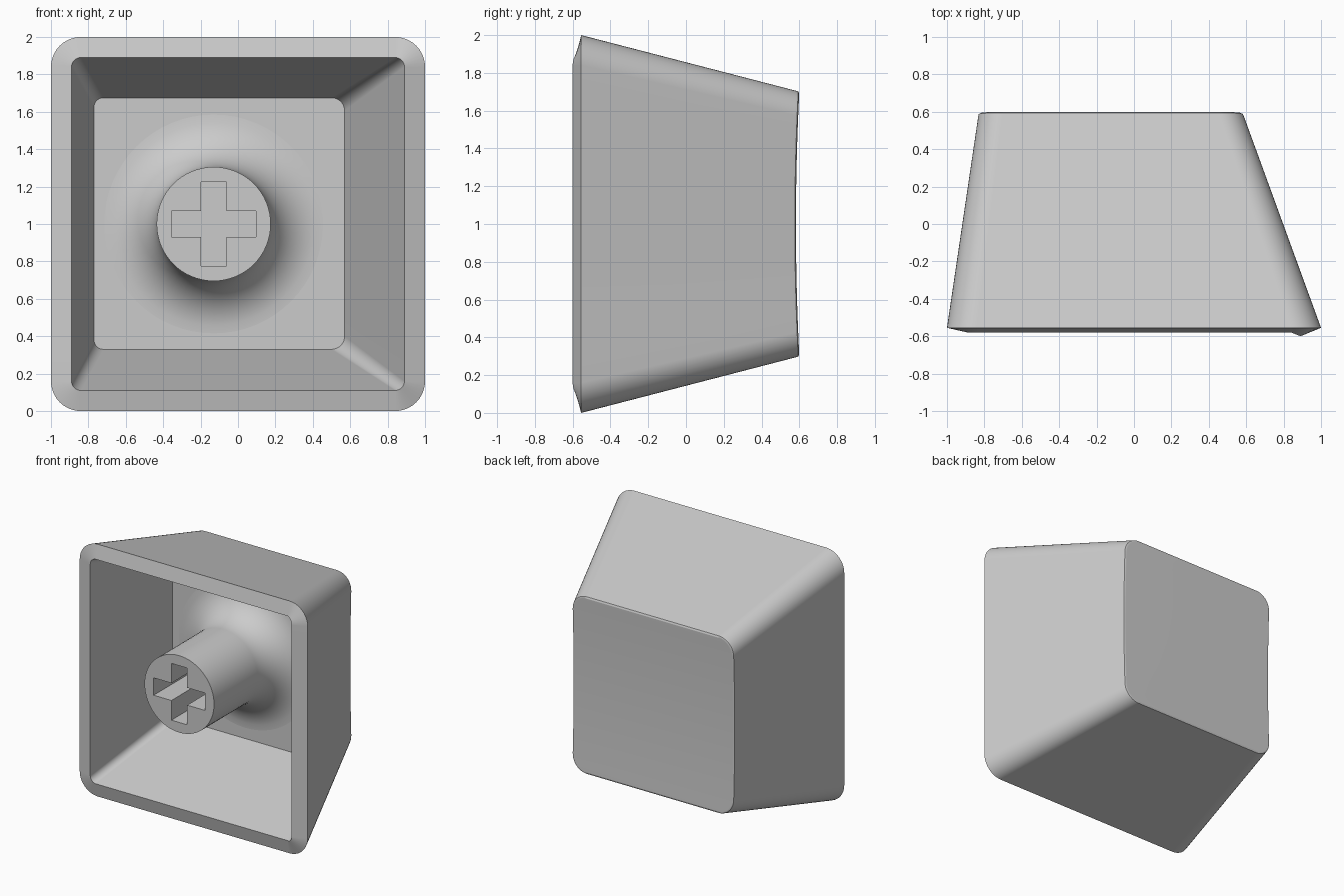
import bpy, bmesh
from math import sin, cos, pi

if "Cube" in bpy.data.objects:
    bpy.data.objects.remove(bpy.data.objects["Cube"], do_unlink=True)

CORNER, SIDE = 10, 12   # steps per rounded corner and per upright side

plastic = bpy.data.materials.new("grey plastic")
plastic.use_nodes = True
GREY = (0.6, 0.6, 0.6, 1)
plastic.diffuse_color = GREY
plastic.node_tree.nodes["Principled BSDF"].inputs["Base Color"].default_value = GREY


def finish(bm, name):
    """Turn a bmesh into a smooth object with crisp edges."""
    bmesh.ops.recalc_face_normals(bm, faces=bm.faces)
    mesh = bpy.data.meshes.new(name)
    bm.to_mesh(mesh)
    bm.free()
    mesh.materials.append(plastic)
    obj = bpy.data.objects.new(name, mesh)
    bpy.context.collection.objects.link(obj)
    bpy.ops.object.select_all(action='DESELECT')
    obj.select_set(True)
    bpy.context.view_layer.objects.active = obj
    bpy.ops.object.shade_smooth_by_angle(angle=pi / 6)
    weighted = obj.modifiers.new("weighted normals", 'WEIGHTED_NORMAL')
    weighted.keep_sharp = True
    return obj


def rounded_ring(bm, x0, x1, z0, z1, r_left, r_right, depth):
    """Rounded rectangle, right half bottom to top, then left half top to bottom."""
    def half(edge, out, r):
        pts = []
        for i in range(CORNER + 1):
            a = pi / 2 * i / CORNER
            pts.append((edge - out * r * (1 - sin(a)), z0 + r * (1 - cos(a))))
        for i in range(1, SIDE):
            pts.append((edge, z0 + r + (z1 - z0 - 2 * r) * i / SIDE))
        return pts + [(x, z0 + z1 - z) for x, z in pts[CORNER::-1]]
    pts = half(x1, 1, r_right) + half(x0, -1, r_left)[::-1]
    return [bm.verts.new((x, depth(x, z), z)) for x, z in pts]


def bridge(bm, a, b):
    for i in range(len(a)):
        j = (i + 1) % len(a)
        bm.faces.new((a[i], a[j], b[j], b[i]))


def dish(edge):
    """Shallow cylindrical scoop across the back face."""
    return lambda x, z: edge - 0.018 * max(0, 1 - ((z - 1) / 0.7) ** 2)


def rim(x, z):
    """The right lip stands a little further forward."""
    return -0.58 - 0.02 * min(1, max(0, (x - 0.84) / 0.05))


# Cap shell: outer walls, scooped back, sloping lip, inner walls and floor
bm = bmesh.new()
lip_outer = rounded_ring(bm, -1, 1, 0, 2, 0.16, 0.16, lambda x, z: -0.555)
back_edge = rounded_ring(bm, -0.833, 0.588, 0.294, 1.706, 0.13, 0.13, dish(0.58))
back_mid = rounded_ring(bm, -0.83, 0.582, 0.298, 1.702, 0.13, 0.13, dish(0.594))
back_face = rounded_ring(bm, -0.818, 0.568, 0.31, 1.69, 0.12, 0.12, dish(0.6))
lip_inner = rounded_ring(bm, -0.89, 0.89, 0.11, 1.89, 0.05, 0.05, rim)
floor = rounded_ring(bm, -0.77, 0.57, 0.33, 1.675, 0.05, 0.07, lambda x, z: 0.28)
for a, b in ((lip_outer, back_edge), (back_edge, back_mid), (back_mid, back_face),
             (lip_outer, lip_inner), (lip_inner, floor)):
    bridge(bm, a, b)
count = len(back_face)
for i in range(count // 2 - 1):
    bm.faces.new((back_face[i], back_face[i + 1],
                  back_face[count - 2 - i], back_face[count - 1 - i]))
bm.faces.new(floor)
finish(bm, "cap_shell")

# Stem: round post with a flared root and a cross-shaped socket
CX, CZ, R, FLARE, TIP, ROOT, SEGS = -0.13, 1.0, 0.305, 0.28, -0.55, 0.28, 64
profile = [(R, TIP)]
for i in range(11):
    a = pi / 2 * i / 10
    profile.append((R + FLARE * (1 - cos(a)), ROOT - FLARE * (1 - sin(a))))
bm = bmesh.new()
rings = []
for r, y in profile:
    rings.append([bm.verts.new((CX + r * cos(2 * pi * k / SEGS), y,
                                CZ + r * sin(2 * pi * k / SEGS))) for k in range(SEGS)])
for a, b in zip(rings, rings[1:]):
    bridge(bm, a, b)

ARM, HALF, SOCKET = 0.225, 0.069, 0.45
quarter = [(ARM, -HALF), (ARM, HALF), (HALF, HALF)]
cross = []
for turn in range(4):
    c, s = round(cos(turn * pi / 2)), round(sin(turn * pi / 2))
    cross += [(c * u - s * v, s * u + c * v) for u, v in quarter]
mouth, base = [[bm.verts.new((CX + u, y, CZ + v)) for u, v in cross]
               for y in (TIP, TIP + SOCKET)]
bridge(bm, mouth, base)
bm.faces.new(base)
tip_edges = [e for e in bm.edges if all(v in rings[0] or v in mouth for v in e.verts)]
bmesh.ops.triangle_fill(bm, edges=tip_edges, use_beauty=True, normal=(0, -1, 0))
finish(bm, "stem")
